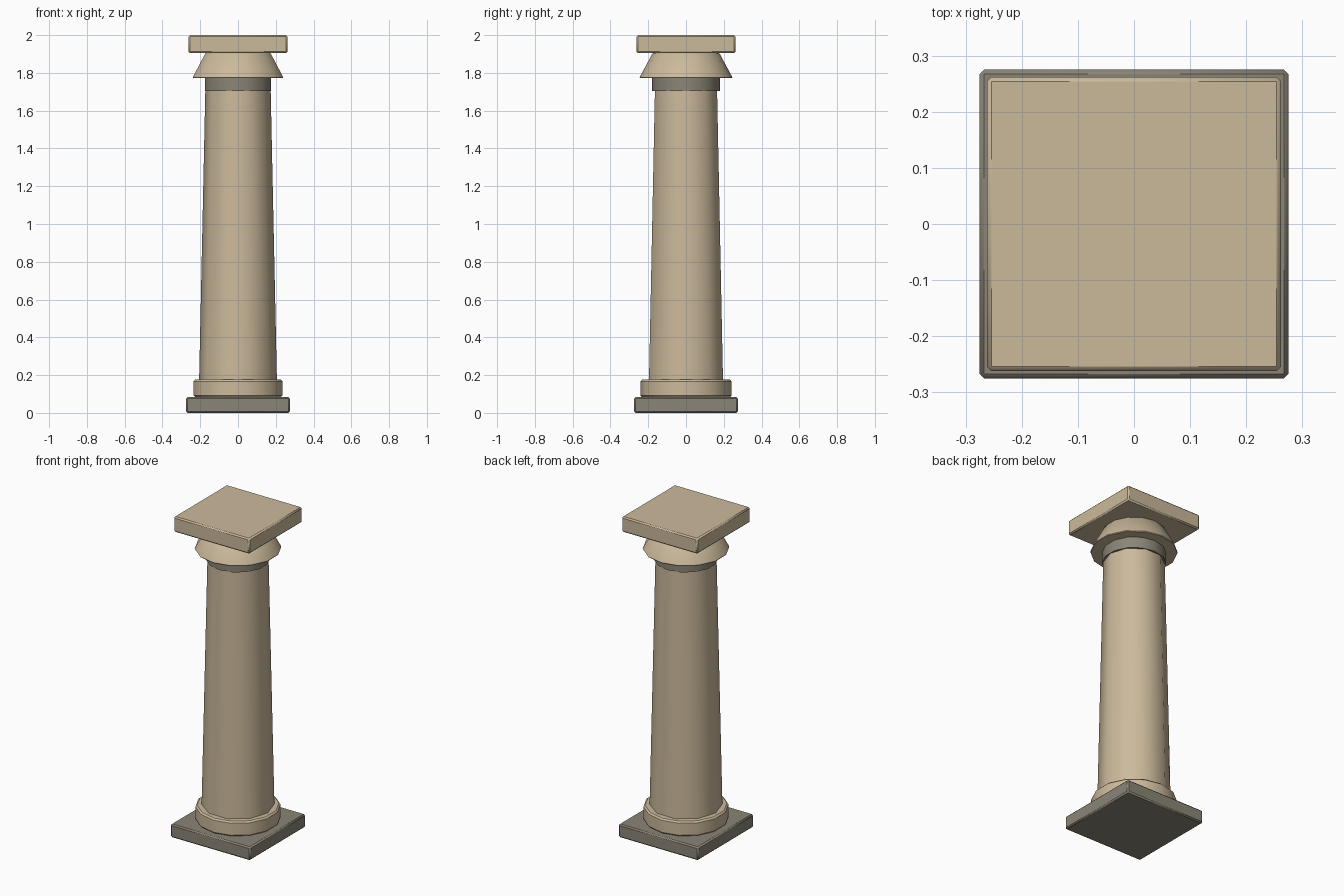
import bpy
import math

cube = bpy.data.objects.get("Cube")
if cube:
    bpy.data.objects.remove(cube, do_unlink=True)


def make_material(name, colour):
    mat = bpy.data.materials.new(name)
    mat.use_nodes = True
    mat.diffuse_color = colour
    mat.node_tree.nodes["Principled BSDF"].inputs["Base Color"].default_value = colour
    return mat


sandstone = make_material("sandstone", (0.60, 0.49, 0.33, 1))
grey_stone = make_material("grey stone", (0.26, 0.235, 0.185, 1))


def finish(name, mat, bevel):
    """Name and colour the active part, chamfer its rims, smooth its sides."""
    obj = bpy.context.object
    obj.name = name
    obj.data.materials.append(mat)
    if bevel:
        mod = obj.modifiers.new("chamfer", 'BEVEL')
        mod.width = bevel
        mod.segments = 1
        mod.limit_method = 'ANGLE'
        mod.angle_limit = math.radians(40)
        bpy.ops.object.modifier_apply(modifier=mod.name)
    bpy.ops.object.shade_smooth_by_angle(angle=math.radians(40))


def slab(name, mat, half, bottom, top, bevel):
    bpy.ops.mesh.primitive_cube_add(size=1, location=(0, 0, (bottom + top) / 2))
    bpy.context.object.scale = (2 * half, 2 * half, top - bottom)
    bpy.ops.object.transform_apply(location=False, rotation=False, scale=True)
    finish(name, mat, bevel)


def drum(name, mat, sides, r_bottom, r_top, bottom, top, bevel=0, turn=0):
    bpy.ops.mesh.primitive_cone_add(vertices=sides, radius1=r_bottom, radius2=r_top,
                                    depth=top - bottom, rotation=(0, 0, turn),
                                    location=(0, 0, (bottom + top) / 2))
    finish(name, mat, bevel)


# Foot of the column
slab("plinth", grey_stone, 0.275, 0, 0.083, 0.008)
drum("base_ring", sandstone, 14, 0.241, 0.241, 0.083, 0.176, 0.009)

# Tapered shaft, a corner pointing along x
drum("shaft", sandstone, 10, 0.206, 0.173, 0.17, 1.71, turn=math.pi / 2)

# Capital
drum("neck_ring", grey_stone, 14, 0.18, 0.18, 1.704, 1.775)
drum("flared_capital", sandstone, 14, 0.248, 0.176, 1.772, 1.906, 0.005)
slab("top_slab", sandstone, 0.262, 1.904, 2.0, 0.008)
